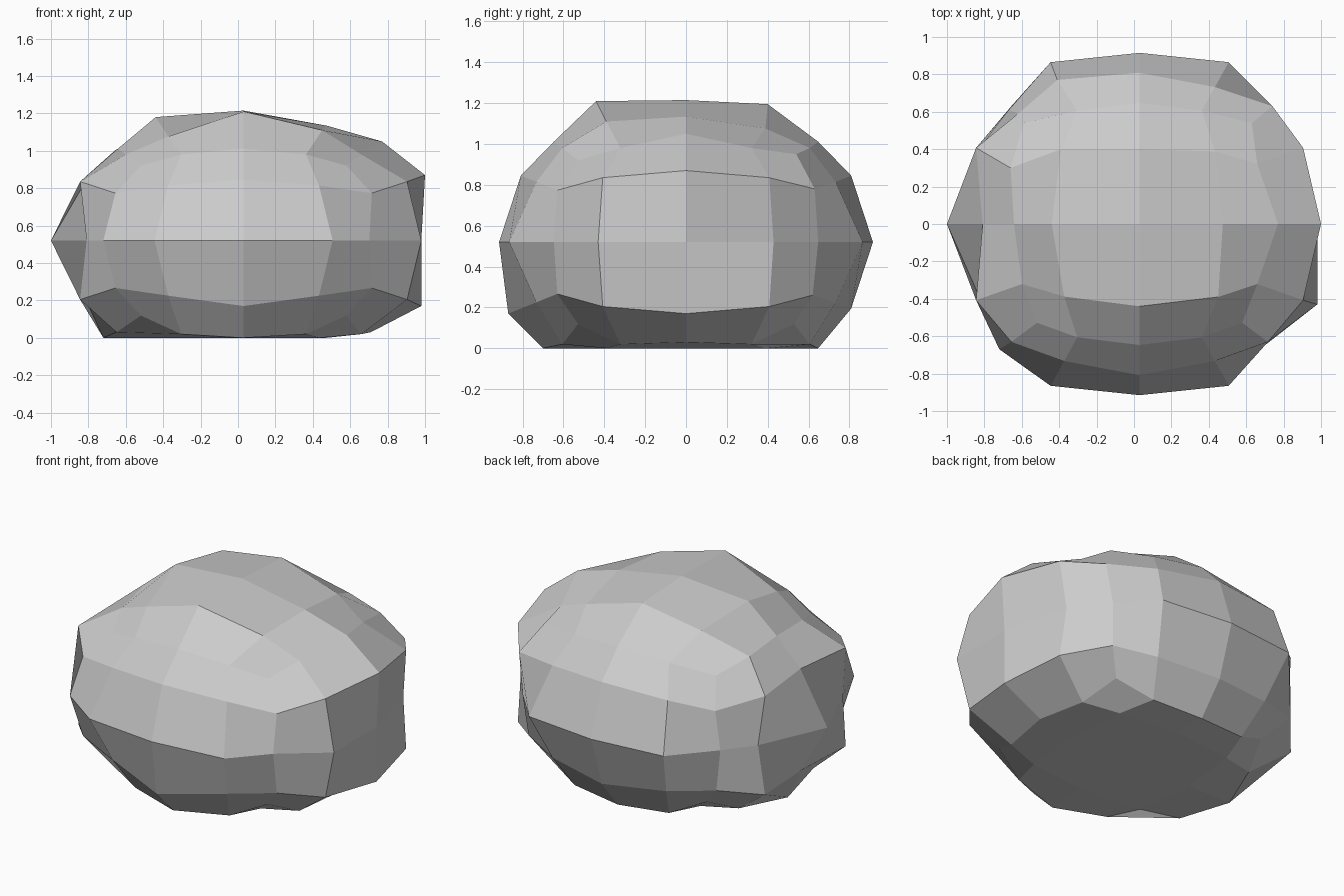
import bpy, bmesh
from mathutils import Vector

if "Cube" in bpy.data.objects:
    bpy.data.objects.remove(bpy.data.objects["Cube"])

# Dents and bumps: grid position on the cube -> final position
BUMPS = {
    (-2, 0, 0): (-1.0, 0, .52), (2, 0, 1): (1.0, 0, .87),
    (2, 0, -1): (.98, 0, .17), (2, -1, 0): (.98, -.43, .52),
    (-2, -1, -2): (-.65, -.36, .03), (-2, 0, -2): (-.72, 0, 0),
    (-2, -2, 0): (-.72, -.67, .52),
    (2, 0, 2): (.77, 0, 1.05), (-1, 0, 2): (-.44, 0, 1.18),
    (0, -1, 2): (.03, -.44, 1.21), (0, 1, 2): (.03, .40, 1.195),
    (-1, 1, 2): (-.39, .40, 1.13), (1, -1, 2): (.45, -.39, 1.11),
    (2, 2, 2): (.63, .54, .95), (-2, 2, 2): (-.59, .54, .95),
    (0, -2, -1): (.03, -.87, .17), (0, -2, -2): (.03, -.70, 0),
    (2, 2, 1): (.74, .63, .78), (2, 2, -1): (.68, .62, .26),
    (-2, 2, 0): (-.67, .61, .52), (-2, 2, 1): (-.62, .59, .75),
    (-2, 1, 2): (-.66, .30, 1.0), (2, 0, -2): (.71, 0, .03),
    (-1, 2, 1): (-.41, .77, .83),
}
CENTRE = Vector((.03, 0, .52))
RADII = Vector((.95, .915, .695))
STEP = {0: 0, 1: .53, 2: 1}


def rock_point(key):
    if key in BUMPS:
        return Vector(BUMPS[key])
    d = Vector([STEP[abs(c)] * (1 if c > 0 else -1) for c in key]).normalized()
    p = d * RADII
    i, j, k = (abs(c) for c in key)
    if (i, j, k) == (2, 1, 1):        # fuller left and right sides
        p *= Vector((1.15, 1.05, 1.07))
    elif (i, j, k) == (2, 2, 1):      # upright edges
        p *= Vector((1.09, 1.04, 1.04))
    elif (i, j, k) == (1, 2, 0):      # broad front and back
        p *= 1.07
    p += CENTRE
    if p.z < .08:                     # flat underside
        p.z = max(0, p.z - .04)
    return p


# Rock: a gridded cube rounded into a squat ellipsoid
bm = bmesh.new()
bmesh.ops.create_cube(bm, size=4)
bmesh.ops.subdivide_edges(bm, edges=bm.edges[:], cuts=3, use_grid_fill=True)
for v in bm.verts:
    v.co = rock_point(tuple(round(c) for c in v.co))
bmesh.ops.recalc_face_normals(bm, faces=bm.faces[:])
mesh = bpy.data.meshes.new("rock")
bm.to_mesh(mesh)
bm.free()
bpy.context.collection.objects.link(bpy.data.objects.new("rock", mesh))
